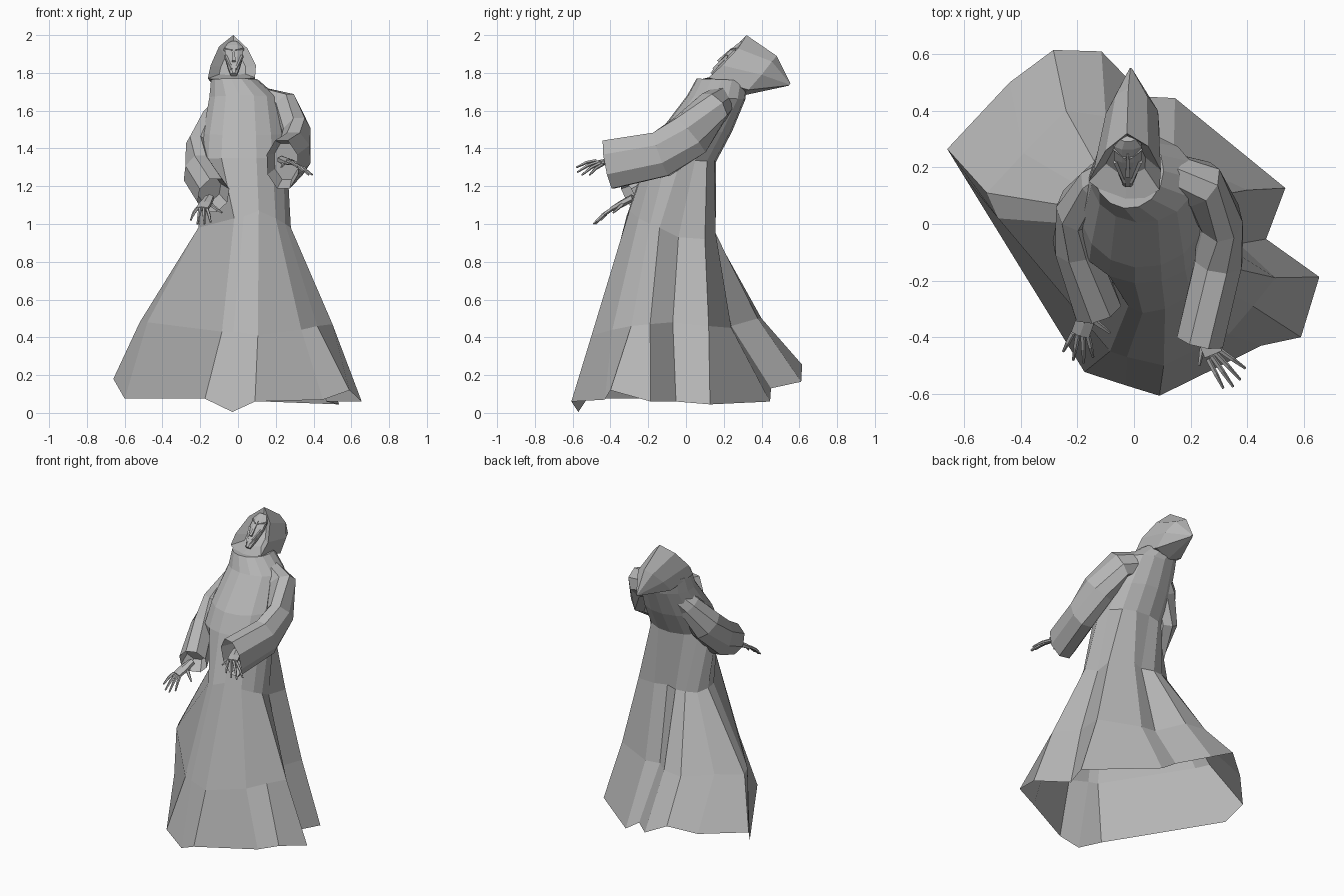
import bpy, bmesh, math
from mathutils import Vector

if "Cube" in bpy.data.objects:
    bpy.data.objects.remove(bpy.data.objects["Cube"])

grey = bpy.data.materials.new("cloth_grey")
grey.use_nodes = True
grey.diffuse_color = (0.47, 0.47, 0.47, 1)
grey.node_tree.nodes["Principled BSDF"].inputs["Base Color"].default_value = grey.diffuse_color


def loft(name, rings, cap_start=False, cap_end=False):
    """Skin a stack of closed rings that share one point count."""
    bm = bmesh.new()
    rows = [[bm.verts.new(p) for p in ring] for ring in rings]
    count = len(rows[0])
    for low, high in zip(rows, rows[1:]):
        for i in range(count):
            j = (i + 1) % count
            bm.faces.new((low[i], low[j], high[j], high[i]))
    if cap_start:
        bm.faces.new(rows[0][::-1])
    if cap_end:
        bm.faces.new(rows[-1])
    bmesh.ops.recalc_face_normals(bm, faces=bm.faces)
    mesh = bpy.data.meshes.new(name)
    bm.to_mesh(mesh)
    bm.free()
    mesh.materials.append(grey)
    obj = bpy.data.objects.new(name, mesh)
    bpy.context.collection.objects.link(obj)
    return obj


def ellipse(x, y, z, rx, ry, rise, count=15, turn=0.3):
    """Ring starting at the front; rise lifts its back edge."""
    ring = []
    for i in range(count):
        a = turn + math.tau * i / count
        ring.append((x + rx * math.sin(a), y - ry * math.cos(a), z - rise * math.cos(a)))
    return ring


def tube(name, stations, sides=6, cap_end=True, hollow=0):
    """Tapered tube through stations of x, y, z, half width, half height."""
    points = [Vector(s[:3]) for s in stations]
    rings = []
    for i, (p, s) in enumerate(zip(points, stations)):
        along = points[min(i + 1, len(points) - 1)] - points[max(i - 1, 0)]
        side = along.cross(Vector((0, 0, 1))).normalized()
        up = side.cross(along).normalized()
        ring = []
        for k in range(sides):
            a = math.tau * (k + 0.5) / sides
            ring.append(p + side * math.cos(a) * s[3] + up * math.sin(a) * s[4])
        rings.append(ring)
    if hollow:
        # fold the open end back inside itself
        inner = points[-1].lerp(points[-2], hollow)
        rings.append([inner + (v - points[-1]) * 0.75 for v in rings[-1]])
    return loft(name, rings, True, cap_end)


# Robe: folded skirt rising into the leaning torso
hem = [(.09, -.607, .06), (.45, -.43, .07), (.59, -.4, .12), (.655, -.187, .06), (.467, -.053, .06),
       (.535, .127, .045), (.145, .445, .06), (.04, .45, .13), (-.115, .61, .165), (-.285, .615, .255),
       (-.44, .5, .2), (-.66, .265, .18), (-.6, .167, .075), (-.175, -.523, .075), (-.03, -.57, .005)]
knee = [(.105, -.5, .41), (.335, -.39, .44), (.42, -.29, .46), (.5, -.19, .47), (.37, -.07, .48),
        (.4, .12, .46), (.14, .24, .45), (.03, .24, .46), (-.1, .38, .5), (-.24, .4, .5),
        (-.39, .25, .5), (-.52, .11, .48), (-.48, .02, .48), (-.085, -.45, .43), (-.025, -.47, .43)]
waist = [(.11, -.3, 1.07), (.2, -.25, 1.03), (.25, -.19, 1), (.28, -.14, .98), (.26, -.04, .93),
         (.29, .1, .92), (.13, .157, .95), (.05, .13, .95), (-.03, .157, .95), (-.1, .15, .95),
         (-.17, .12, .95), (-.21, .06, .97), (-.21, 0, .98), (-.02, -.29, 1.03), (.03, -.315, 1.04)]
robe_rings = [hem, knee, waist,
              ellipse(.03, -.025, 1.34, .23, .185, -.01),
              ellipse(.03, .045, 1.48, .22, .2, .01),
              ellipse(.03, .16, 1.67, .185, .155, -.01),
              ellipse(-.02, .19, 1.765, .125, .135, -.005)]
loft("robe", robe_rings, cap_end=True)

# Hood: front rim, crown and drooping point, with a hollow for the face
rim = [(-.03, .055, 1.76), (.09, .12, 1.775), (.095, .19, 1.84), (.05, .275, 1.93),
       (-.025, .32, 2), (-.1, .26, 1.94), (-.145, .18, 1.84), (-.16, .15, 1.77)]
crown = [(-.02, .3, 1.68), (.09, .33, 1.71), (.085, .4, 1.79), (.045, .455, 1.86),
         (-.02, .48, 1.89), (-.065, .455, 1.86), (-.1, .39, 1.79), (-.11, .32, 1.71)]
tip = Vector((-.012, .557, 1.735))
deep = Vector((-.025, .29, 1.82))
loft("hood", [[deep.lerp(Vector(p), .55) for p in rim],
              [deep.lerp(Vector(p), .85) for p in rim], rim, crown,
              [tip.lerp(Vector(p), .06) for p in crown]], True, True)

# Face: long tilted mask with brow, nose and cheek ridges
tube("face", [(-.022, .14, 1.79, .018, .015), (-.022, .18, 1.83, .035, .025),
              (-.022, .235, 1.885, .052, .028), (-.022, .28, 1.93, .052, .026),
              (-.022, .305, 1.955, .03, .02)], 8)
tube("nose", [(-.022, .17, 1.86, .012, .012), (-.022, .25, 1.93, .006, .01)], 4)
for label, s in (("left", 1), ("right", -1)):
    tube(label + "_brow", [(-.022 + s * .008, .235, 1.915, .008, .01),
                           (-.022 + s * .05, .267, 1.925, .008, .01)], 4)
    tube(label + "_cheek", [(-.022 + s * .012, .145, 1.82, .006, .008),
                            (-.022 + s * .045, .22, 1.89, .009, .01)], 4)

# Sleeves with hollow cuffs
tube("left_sleeve", [(.07, .2, 1.66, .07, .08), (.235, .14, 1.61, .09, .1), (.305, .02, 1.47, .08, .13),
                     (.3, -.13, 1.37, .09, .13), (.235, -.41, 1.315, .09, .14)], 8, hollow=.3)
tube("right_sleeve", [(-.04, .2, 1.64, .06, .07), (-.12, .14, 1.55, .08, .08), (-.195, .06, 1.4, .08, .11),
                      (-.21, -.07, 1.27, .08, .12), (-.13, -.3, 1.15, .09, .105)], 8, hollow=.3)


def hand(label, wrist, palm, tips, thumb):
    """Flat palm with four bent fingers and a thumb."""
    w, p = Vector(wrist), Vector(palm)
    tube(label + "_palm", [(*w, .026, .02), (*w.lerp(p, .6), .038, .018), (*p, .038, .013)])
    spread = (Vector(tips[-1]) - Vector(tips[0])).normalized()
    for i, t in enumerate(tips):
        t = Vector(t)
        base = p + spread * (i - 1.5) * .018
        knuckle = base.lerp(t, .5) + Vector((0, 0, .008))
        tube(f"{label}_finger_{i}", [(*base, .01, .01), (*knuckle, .009, .009), (*t, .005, .005)], 5)
    base = w.lerp(p, .4)
    t = Vector(thumb)
    tube(label + "_thumb", [(*base, .013, .012), (*base.lerp(t, .55), .01, .009), (*t, .005, .005)], 5)


hand("left", (.23, -.34, 1.34), (.28, -.46, 1.325),
     [(.315, -.58, 1.3), (.35, -.575, 1.275), (.375, -.55, 1.26), (.393, -.51, 1.26)], (.23, -.5, 1.3))
hand("right", (-.15, -.28, 1.14), (-.19, -.39, 1.08),
     [(-.145, -.47, 1.01), (-.178, -.49, 1), (-.215, -.48, 1), (-.25, -.45, 1.02)], (-.085, -.385, 1.06))
